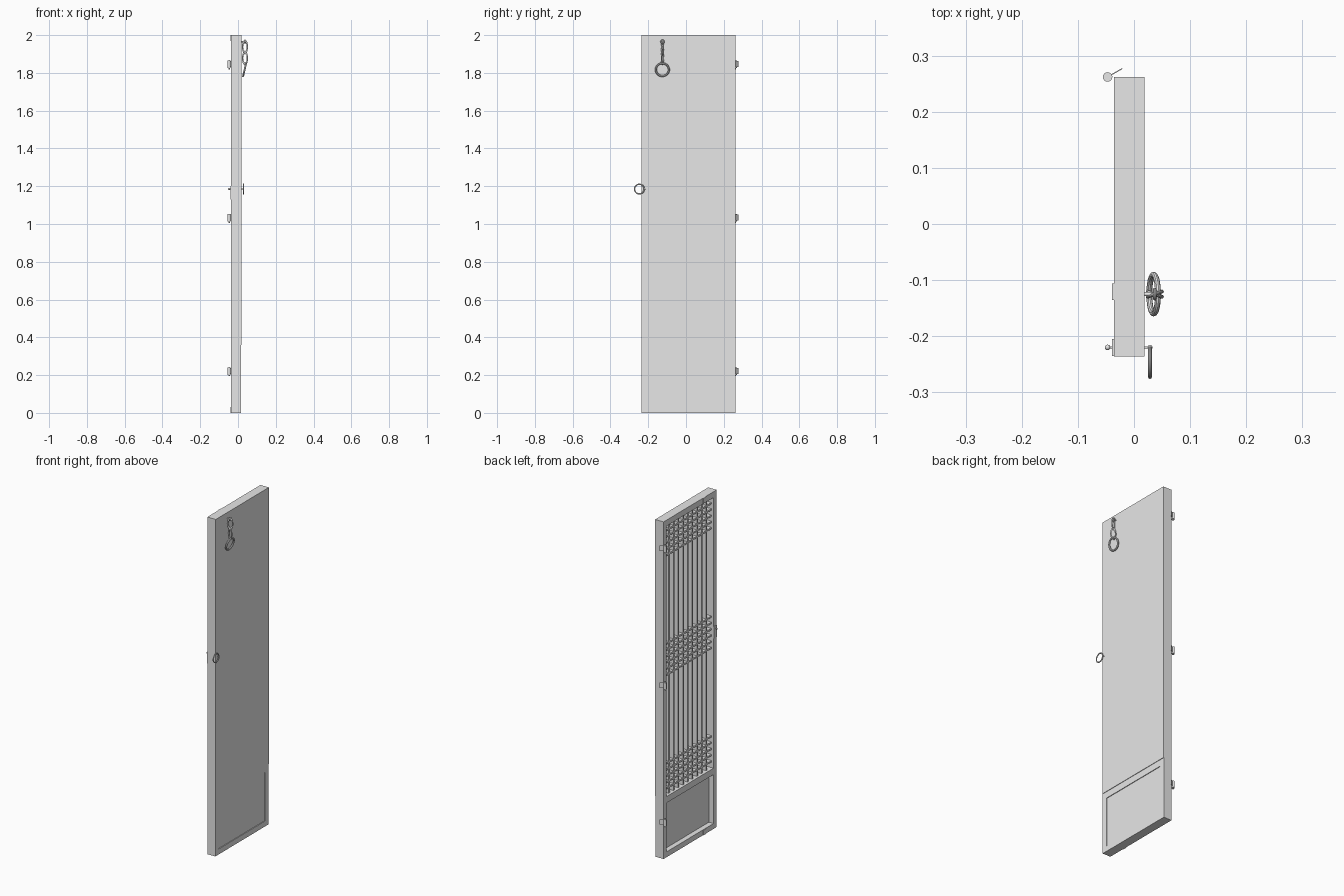
import bpy
import math
from mathutils import Vector

if "Cube" in bpy.data.objects:
    bpy.data.objects.remove(bpy.data.objects["Cube"], do_unlink=True)

grey = bpy.data.materials.new("plain grey")
grey.use_nodes = True
grey.diffuse_color = (0.8, 0.8, 0.8, 1)
grey.node_tree.nodes["Principled BSDF"].inputs["Base Color"].default_value = (0.8, 0.8, 0.8, 1)


def finish(name, smooth=False):
    ob = bpy.context.object
    ob.name = name
    ob.data.materials.append(grey)
    if smooth:
        bpy.ops.object.shade_smooth_by_angle()
    return ob


def box(name, x, y, z, turn=0):
    """Box from (low, high) ranges, optionally turned about z."""
    centre = [(a + b) / 2 for a, b in (x, y, z)]
    bpy.ops.mesh.primitive_cube_add(size=1, location=centre, rotation=(0, 0, turn))
    ob = finish(name)
    ob.scale = [b - a for a, b in (x, y, z)]
    return ob


def rod(name, start, end, radius, sides=16):
    a, b = Vector(start), Vector(end)
    bpy.ops.mesh.primitive_cylinder_add(vertices=sides, radius=radius, depth=(b - a).length,
                                        location=(a + b) / 2)
    ob = finish(name, True)
    ob.rotation_euler = (b - a).to_track_quat('Z', 'Y').to_euler()


def ring(name, centre, radius, thick, rotation):
    bpy.ops.mesh.primitive_torus_add(location=centre, rotation=rotation, major_radius=radius,
                                     minor_radius=thick, major_segments=32, minor_segments=10)
    return finish(name, True)


# Door extents and opening
BACK, FACE, PAPER = -0.036, 0.016, 0.019
Y0, Y1 = -0.236, 0.262
IN0, IN1 = Y0 + 0.03, Y1 - 0.03
LOW, HIGH = 0.36, 1.965

# Frame
for side, y in (("right", (Y0, IN0)), ("left", (IN1, Y1))):
    box(side + "_stile", (BACK, FACE), y, (0, 2))
for part, z in (("bottom", (0, 0.032)), ("middle", (0.322, LOW)), ("top", (HIGH, 2))):
    box(part + "_rail", (BACK, FACE), (IN0, IN1), z)

# Paper sheet and recessed lower panel
box("paper_sheet", (FACE - 0.002, PAPER), (Y0, Y1), (LOW, 2))
box("lower_panel", (-0.006, 0.012), (IN0, IN1), (0.032, 0.322))

# Lattice: upright bars, and three bands of cross bars
BAR, COLUMNS, ROWS, BAND = 0.005, 10, 5, 0.185
BAR_X = (-0.022, FACE - 0.002)
for i in range(1, COLUMNS):
    y = IN0 + (IN1 - IN0) * i / COLUMNS
    box("upright_bar", BAR_X, (y - BAR, y + BAR), (LOW, HIGH))
middle = (LOW + HIGH) / 2
pitch = BAND / ROWS
for i in range(1, ROWS + 1):
    for z in (LOW + i * pitch, HIGH - i * pitch):
        box("cross_bar", BAR_X, (IN0, IN1), (z - BAR, z + BAR))
for i in range(ROWS + 1):
    z = middle - BAND / 2 + i * pitch
    box("cross_bar", BAR_X, (IN0, IN1), (z - BAR, z + BAR))

# Hinges on the left edge
for z in (0.22, 1.032, 1.845):
    rod("hinge_barrel", (-0.047, Y1, z - 0.02), (-0.047, Y1, z + 0.02), 0.0085)
    rod("hinge_pin", (-0.047, Y1, z - 0.026), (-0.047, Y1, z + 0.022), 0.004)
    box("hinge_leaf", (-0.049, -0.019), (0.2685, 0.2705), (z - 0.014, z + 0.017),
        math.radians(30))

# Bolt plates at top and bottom of the back
for z in ((0, 0.03), (1.97, 2)):
    box("bolt_plate", (BACK - 0.003, BACK), (-0.135, -0.106), z)

# Latch: plate, through pin with knob, and pull ring
LATCH_Y, LATCH_Z = -0.22, 1.185
box("latch_plate", (BACK - 0.003, BACK), (-0.235, -0.205), (1.13, 1.2))
rod("latch_pin", (-0.048, LATCH_Y, LATCH_Z), (0.031, LATCH_Y, LATCH_Z), 0.002)
for x, r in ((-0.047, 0.005), (0.0285, 0.0045)):
    bpy.ops.mesh.primitive_uv_sphere_add(segments=16, ring_count=8, radius=r,
                                         location=(x, LATCH_Y, LATCH_Z))
    finish("latch_knob", True)
ring("latch_ring", (0.0285, -0.247, LATCH_Z), 0.0255, 0.0035, (0, math.pi / 2, 0))

# Hanging chain: staple, two links and a large ring
CHAIN_Y = -0.125
rod("chain_staple", (FACE, CHAIN_Y, 1.965), (0.038, CHAIN_Y, 1.965), 0.0035)
ring("staple_eye", (0.037, CHAIN_Y, 1.965), 0.0085, 0.003, (0, math.pi / 2, 0))
for z, twist in ((1.938, 0.35), (1.878, -0.35)):
    link = ring("chain_link", (0.037, CHAIN_Y, z), 0.0135, 0.0035, (math.pi / 2, 0, twist))
    link.scale = (1, 2.2, 1)
ring("hanging_ring", (0.035, CHAIN_Y, 1.817), 0.0345, 0.0052, (0, math.radians(103), 0))
